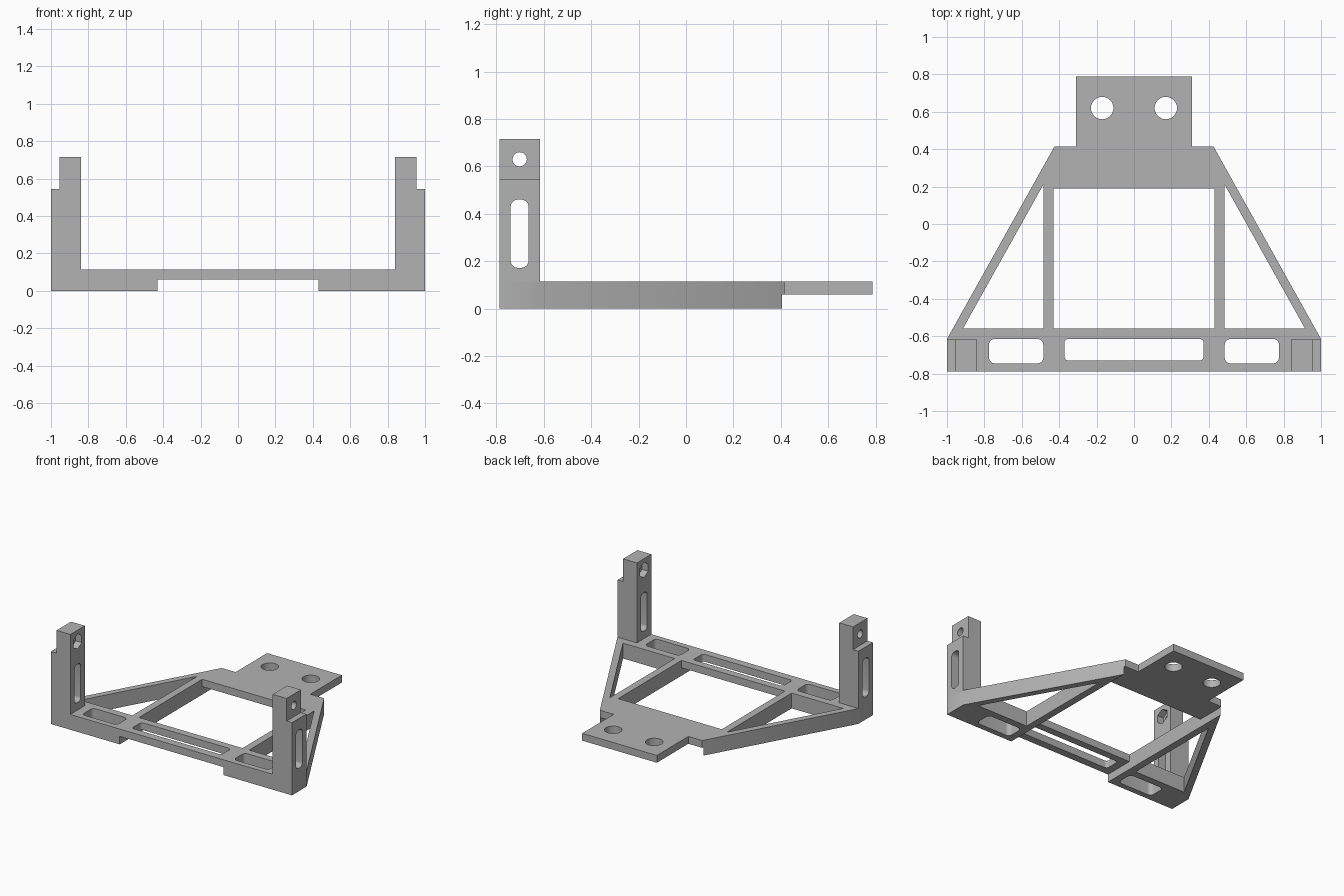
import bpy
import bmesh
from math import cos, sin, pi, radians
from mathutils import Vector

cube = bpy.data.objects.get("Cube")
if cube:
    bpy.data.objects.remove(cube, do_unlink=True)

grey = bpy.data.materials.new("light grey plastic")
grey.use_nodes = True
colour = (0.45, 0.45, 0.45, 1)
grey.diffuse_color = colour
grey.node_tree.nodes["Principled BSDF"].inputs["Base Color"].default_value = colour


def prism(name, outline, low, high, axis="z"):
    """Extrude a flat outline along one axis."""
    place = {"x": lambda a, b, c: (c, a, b),
             "y": lambda a, b, c: (a, c, b),
             "z": lambda a, b, c: (a, b, c)}[axis]
    bm = bmesh.new()
    face = bm.faces.new([bm.verts.new(place(a, b, low)) for a, b in outline])
    new = bmesh.ops.extrude_face_region(bm, geom=[face])["geom"]
    bmesh.ops.translate(bm, vec=Vector(place(0, 0, high - low)),
                        verts=[v for v in new if isinstance(v, bmesh.types.BMVert)])
    bmesh.ops.recalc_face_normals(bm, faces=bm.faces)
    mesh = bpy.data.meshes.new(name)
    bm.to_mesh(mesh)
    bm.free()
    mesh.materials.append(grey)
    obj = bpy.data.objects.new(name, mesh)
    bpy.context.collection.objects.link(obj)
    return obj


def rect(a0, a1, b0, b1):
    return [(a0, b0), (a1, b0), (a1, b1), (a0, b1)]


def circle(a, b, r, sides=32, turn=0.0):
    return [(a + r * cos(turn + 2 * pi * i / sides),
             b + r * sin(turn + 2 * pi * i / sides)) for i in range(sides)]


def slot(a0, a1, b0, b1, r, steps=6):
    """Rectangle with rounded corners."""
    corners = [(a1 - r, b1 - r), (a0 + r, b1 - r), (a0 + r, b0 + r), (a1 - r, b0 + r)]
    return [(a + r * cos(pi / 2 * (q + i / steps)), b + r * sin(pi / 2 * (q + i / steps)))
            for q, (a, b) in enumerate(corners) for i in range(steps + 1)]


def mirrored(points):
    return [(-a, b) for a, b in reversed(points)]


def carve(obj, cutters):
    """Subtract every cutter, keep the result and discard the cutters."""
    for cutter in cutters:
        cutter.hide_render = True
        mod = obj.modifiers.new("cut", "BOOLEAN")
        mod.operation = "DIFFERENCE"
        mod.solver = "EXACT"
        mod.object = cutter
    bpy.context.view_layer.update()
    graph = bpy.context.evaluated_depsgraph_get()
    mesh = bpy.data.meshes.new_from_object(obj.evaluated_get(graph))
    obj.modifiers.clear()
    obj.data = mesh
    for cutter in cutters:
        bpy.data.objects.remove(cutter, do_unlink=True)


def finish(obj):
    bpy.ops.object.select_all(action="DESELECT")
    obj.select_set(True)
    bpy.context.view_layer.objects.active = obj
    bpy.ops.object.shade_smooth_by_angle(angle=radians(30))


THICK = 0.115

# Base frame: tapered plate with a rear mounting tab
half = [(1, -0.788), (1, -0.615), (0.425, 0.415), (0.31, 0.415), (0.31, 0.788)]
frame = prism("base_frame", half + mirrored(half), 0, THICK)

# Openings: centre window, side triangles, front slots, tab screw holes
triangle = [(0.485, -0.56), (0.915, -0.56), (0.485, 0.21)]
side_slot = slot(0.485, 0.775, -0.745, -0.615, 0.03)
screw = circle(0.17, 0.62, 0.06)
openings = [rect(-0.43, 0.43, -0.56, 0.19), slot(-0.372, 0.372, -0.73, -0.615, 0.02)]
for shape in (triangle, side_slot, screw):
    openings += [shape, mirrored(shape)]
cutters = [prism("opening_cutter", shape, -0.1, 0.3) for shape in openings]

# Shallow channel along the underside
cutters.append(prism("channel_cutter", rect(-0.43, 0.43, -1, 1), -0.1, 0.06))
carve(frame, cutters)
finish(frame)

# Uprights with a stepped top, a long slot, a bolt hole and a hexagonal nut pocket
profile = [(0.84, THICK), (1, THICK), (1, 0.545), (0.955, 0.545), (0.955, 0.715), (0.84, 0.715)]
for name, side in (("left_upright", 1), ("right_upright", -1)):
    outline = profile if side > 0 else mirrored(profile)
    upright = prism(name, outline, -0.788, -0.617, "y")
    ends = sorted((0.7 * side, 1.2 * side))
    pocket = sorted((0.8 * side, 0.89 * side))
    carve(upright, [
        prism("slot_cutter", slot(-0.74, -0.665, 0.172, 0.46, 0.03), *ends, "x"),
        prism("bolt_cutter", circle(-0.702, 0.63, 0.03), *ends, "x"),
        prism("nut_cutter", circle(-0.702, 0.63, 0.056, 6, pi / 2), *pocket, "x"),
    ])
    finish(upright)
